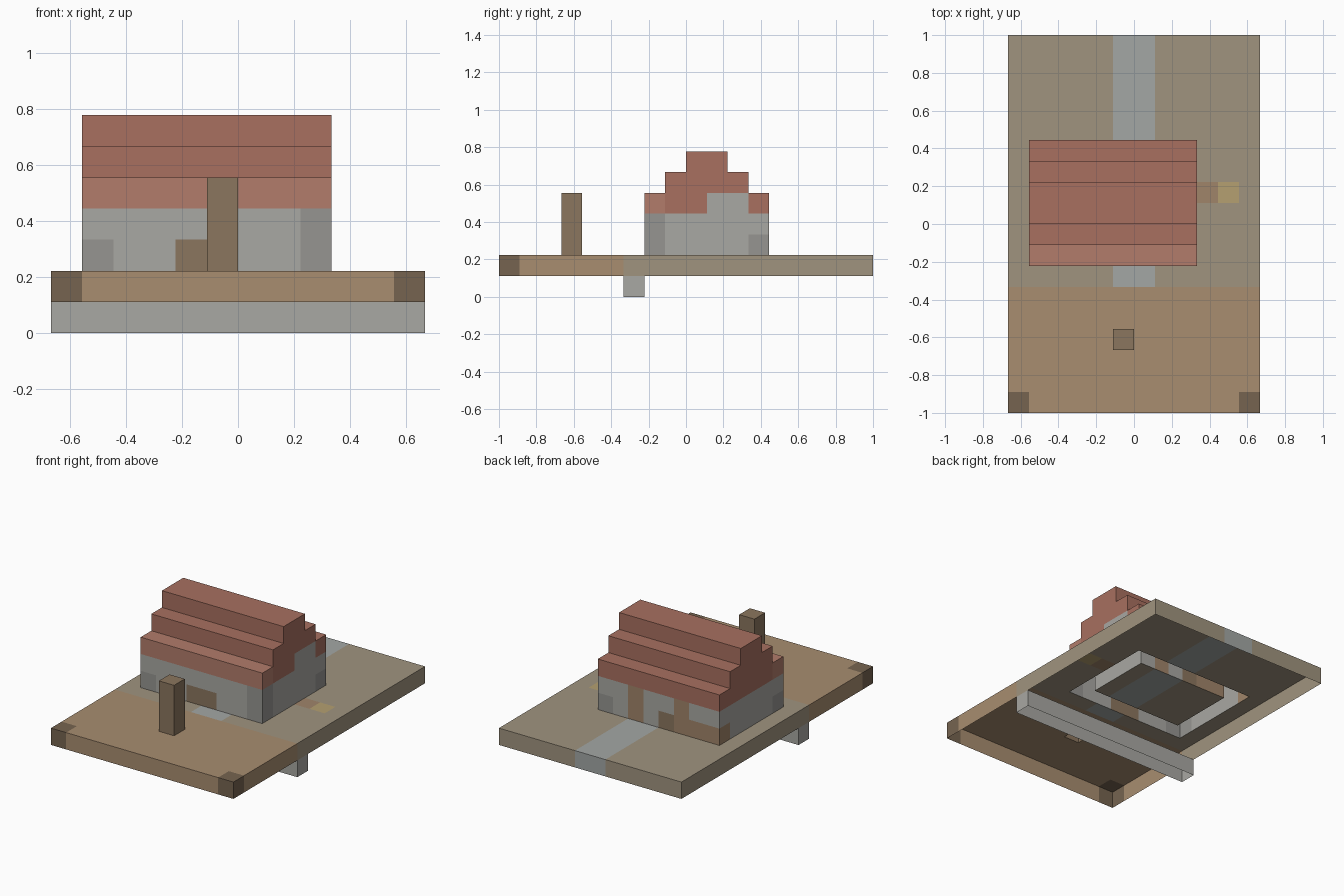
import bpy, bmesh
from mathutils import Vector

if "Cube" in bpy.data.objects:
    bpy.data.objects.remove(bpy.data.objects["Cube"])

U = 1 / 9  # one block


def lin(c):
    return c / 12.92 if c <= 0.04045 else ((c + 0.055) / 1.055) ** 2.4


COLOURS = {"dirt": "A88D70", "tan": "A0947F", "path": "A3A7A5", "stone": "A9A8A3",
           "dark_stone": "969591", "roof": "A87060", "eave": "B27C6B", "wood": "8B765E",
           "dark_wood": "766450", "straw": "B5A071", "timber": "A0856A"}
MATS = {}
for key, hx in COLOURS.items():
    m = bpy.data.materials.new(key)
    m.diffuse_color = [lin(int(hx[i:i + 2], 16) / 255) for i in (0, 2, 4)] + [1]
    m.use_nodes = True
    m.node_tree.nodes["Principled BSDF"].inputs["Base Color"].default_value = m.diffuse_color
    MATS[key] = m


def fill(cells, xs, ys, zs, col):
    for x in range(*xs):
        for y in range(*ys):
            for z in range(*zs):
                cells[x, y, z] = col


# ground slab: tan yard, dirt front, path, corner posts and small patches
slab = {}
fill(slab, (-6, 6), (-9, 9), (1, 2), "tan")
fill(slab, (-6, 6), (-9, -3), (1, 2), "dirt")
fill(slab, (-1, 1), (-3, 9), (1, 2), "path")
slab[-6, -9, 1] = slab[5, -9, 1] = "dark_wood"
slab[3, 1, 1], slab[4, 1, 1] = "timber", "straw"

# stone beam under the slab
beam = {}
fill(beam, (-6, 6), (-3, -2), (0, 1), "stone")

# free-standing post
post = {}
fill(post, (-1, 0), (-6, -5), (2, 5), "wood")

# hollow house walls
walls = {}
for z in (2, 3):
    for x in range(-5, 3):
        for y in range(-2, 4):
            if x in (-5, 2) or y in (-2, 3):
                walls[x, y, z] = "stone"
for x, y in ((-5, -2), (2, -2), (2, 3)):
    walls[x, y, 2] = "dark_stone"
walls[2, -2, 3] = "dark_stone"
fill(walls, (-2, 0), (-2, -1), (2, 3), "wood")      # front door
fill(walls, (0, 1), (3, 4), (2, 4), "timber")       # back timbers
fill(walls, (-5, -2), (3, 4), (2, 3), "timber")
walls[-3, 3, 3] = "timber"
walls[-2, 3, 2] = "wood"
fill(walls, (2, 3), (1, 3), (4, 5), "stone")        # gable infill

# stepped roof with closed gable ends
roof = {}
for k in range(3):
    lo, hi = -2 + k, 4 - k
    for x in range(-5, 3):
        for y in range(lo, hi):
            c = (x, y, 4 + k)
            if (x in (-5, 2) or y in (lo, hi - 1)) and c not in walls:
                roof[c] = "eave" if k == 0 and y == lo else "roof"

PARTS = {"ground_slab": slab, "foundation_beam": beam, "yard_post": post,
         "house_walls": walls, "stepped_roof": roof}
SOLID = set().union(*PARTS.values())
# exposed sides only; undersides stay open
DIRS = [Vector(d) for d in ((1, 0, 0), (-1, 0, 0), (0, 1, 0), (0, -1, 0), (0, 0, 1))]

for name, cells in PARTS.items():
    bm = bmesh.new()
    used = sorted(set(cells.values()))
    for cell, col in cells.items():
        p = Vector(cell)
        for d in DIRS:
            if tuple(int(v) for v in p + d) in SOLID:
                continue
            a = Vector((d.y, d.z, d.x))
            b = d.cross(a)
            mid = p + Vector((.5, .5, .5)) + d / 2
            f = bm.faces.new([bm.verts.new((mid + a * s / 2 + b * t / 2) * U)
                              for s, t in ((-1, -1), (1, -1), (1, 1), (-1, 1))])
            f.material_index = used.index(col)
    bmesh.ops.remove_doubles(bm, verts=bm.verts[:], dist=1e-4)
    me = bpy.data.meshes.new(name)
    bm.to_mesh(me)
    bm.free()
    for col in used:
        me.materials.append(MATS[col])
    bpy.context.collection.objects.link(bpy.data.objects.new(name, me))
